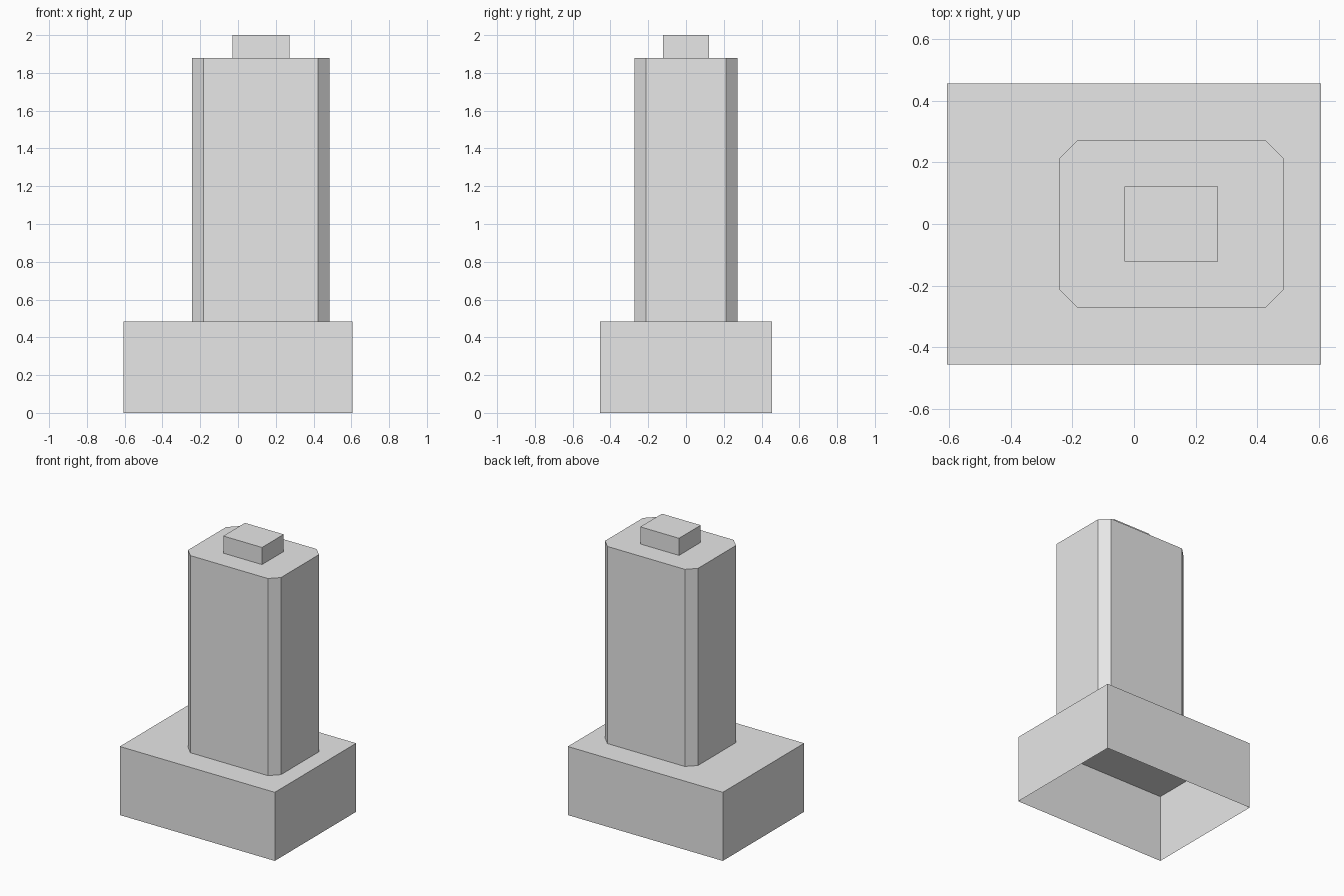
import bpy
import bmesh

if "Cube" in bpy.data.objects:
    bpy.data.objects.remove(bpy.data.objects["Cube"])

U = 2 / 33  # modelling grid step

grey = bpy.data.materials.new("light_grey")
grey.diffuse_color = (0.8, 0.8, 0.8, 1)
grey.use_nodes = True
grey.node_tree.nodes["Principled BSDF"].inputs["Base Color"].default_value = grey.diffuse_color


def open_block(name, cx, width, depth, z0, z1, chamfer=0):
    """Upright block with a closed top, open underside and optional cut corners."""
    w, d, c = width / 2, depth / 2, chamfer
    if c:
        outline = [(-w + c, -d), (w - c, -d), (w, -d + c), (w, d - c),
                   (w - c, d), (-w + c, d), (-w, d - c), (-w, -d + c)]
    else:
        outline = [(-w, -d), (w, -d), (w, d), (-w, d)]
    bm = bmesh.new()
    low = [bm.verts.new(((cx + x) * U, y * U, z0 * U)) for x, y in outline]
    top = [bm.verts.new(((cx + x) * U, y * U, z1 * U)) for x, y in outline]
    n = len(outline)
    for i in range(n):
        j = (i + 1) % n
        bm.faces.new((low[i], low[j], top[j], top[i]))
    bm.faces.new(top)
    mesh = bpy.data.meshes.new(name)
    bm.to_mesh(mesh)
    bm.free()
    mesh.materials.append(grey)
    obj = bpy.data.objects.new(name, mesh)
    bpy.context.collection.objects.link(obj)
    return obj


# Hollow base, off-centre column with cut corners, small cap on top
open_block("base", 0, 20, 15, 0, 8)
open_block("column", 2, 12, 9, 8, 31, chamfer=1)
open_block("cap", 2, 5, 4, 31, 33)
